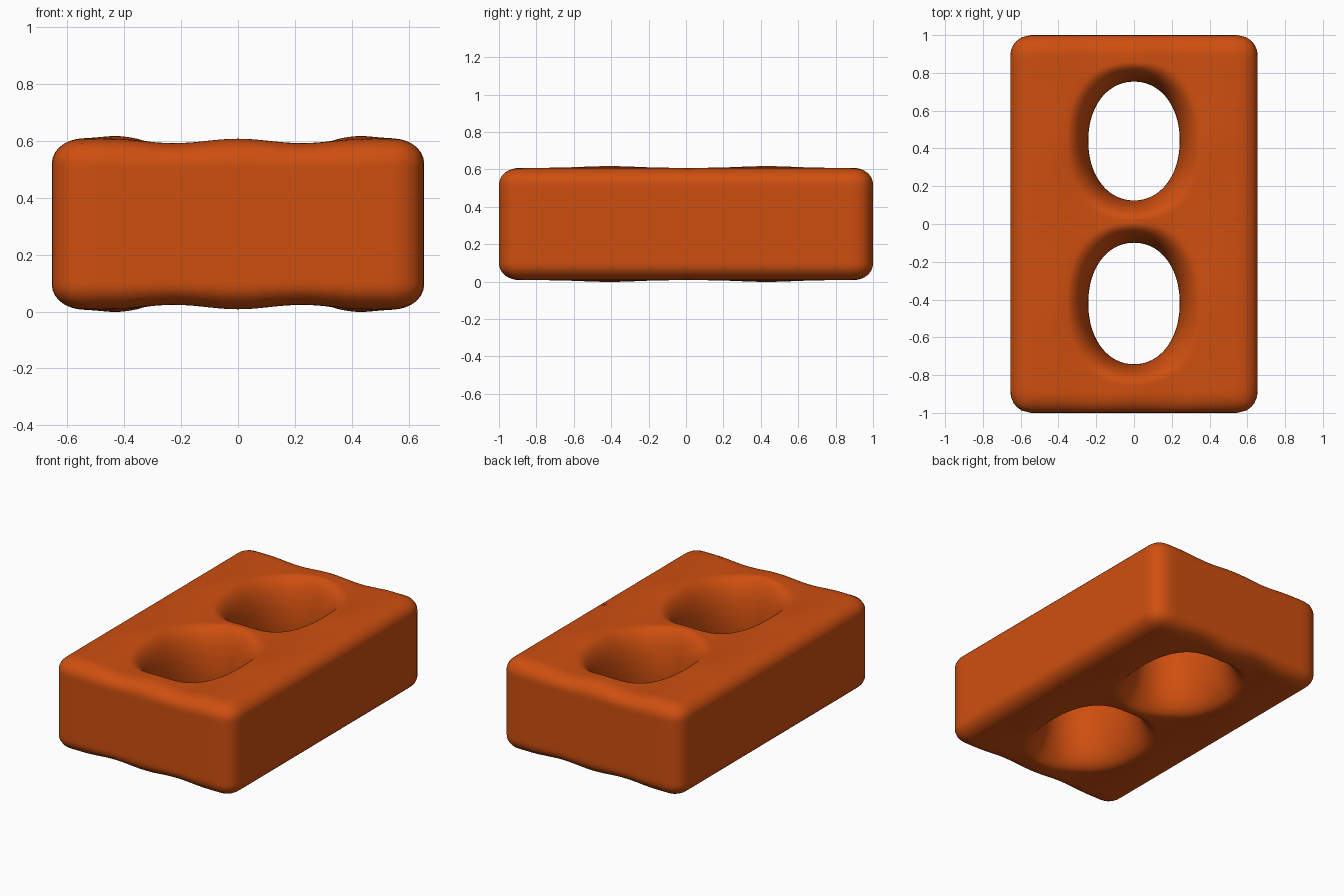
import bpy, bmesh
from math import sin, cos, pi, exp, atan2
from mathutils import Vector

cube = bpy.data.objects.get("Cube")
if cube:
    bpy.data.objects.remove(cube, do_unlink=True)

HALF = Vector((0.655, 1.0, 0.298))      # half size of the block
ROUND = Vector((0.11, 0.11, 0.085))     # edge rounding per axis
MID = 0.308                             # height of the block's middle
HOLE_Y = 0.43                           # distance of each hole from the middle
SEG, WALL, FLAT, SIDE = 24, 18, 14, 14


def hole_point(u, v, grow, power):
    """Point on the squarish oval of a hole, in the direction (u, v)."""
    a = atan2(v, u)
    c, s = cos(a), sin(a)
    r = (abs(c) ** power + abs(s) ** power) ** (-1 / power)
    return Vector(((0.242 + 0.11 * grow) * c * r,
                   HOLE_Y + (0.318 + 0.105 * grow) * s * r, 0))


def soften(p):
    """Round the outer edges and add the gentle waves of the top."""
    inner = Vector([max(-h + r, min(h - r, c)) for c, h, r in zip(p, HALF, ROUND)])
    d = Vector([(c - i) / r for c, i, r in zip(p, inner, ROUND)])
    if d.length > 1:
        d.normalize()
    q = Vector([i + e * r for i, e, r in zip(inner, d, ROUND)])
    x, y = abs(q.x), abs(q.y)
    wave = 0.008 * cos(2 * pi * min(x, 0.45) / 0.45) - 0.006
    wave += 0.01 * exp(-((x - 0.42) / 0.09) ** 2 - ((y - 0.42) / 0.2) ** 2)
    q.z += wave * (q.z / HALF.z) ** 4
    return q


# Square outline around a hole, from corner to corner
outline = []
for k in range(SEG):
    t = -1 + 2 * k / SEG
    outline.append((t, -1))
outline += [(-v, u) for u, v in outline]
outline += [(-u, -v) for u, v in outline]

# Rings of a quarter block: hole wall, top face, outer side
rings = []
for i in range(WALL + 1):
    a = pi / 2 * i / WALL
    grow = 1 - cos(a)
    ring = []
    for u, v in outline:
        p = hole_point(u, v, grow, 2.1 + 0.4 * grow)
        p.z = HALF.z * sin(a)
        ring.append(p)
    rings.append(ring)
rim = rings[-1]
edge = [Vector((u * HALF.x, (v + 1) / 2, HALF.z)) for u, v in outline]
for i in range(1, FLAT + 1):
    rings.append([a.lerp(b, i / FLAT) for a, b in zip(rim, edge)])
for i in range(1, SIDE + 1):
    rings.append([Vector((p.x, p.y, HALF.z * (1 - i / SIDE))) for p in edge])

# Mirror the quarter into all four and weld
bm = bmesh.new()
n = len(outline)
for sy in (1, -1):
    for sz in (1, -1):
        grid = []
        for ring in rings:
            row = []
            for p in ring:
                q = soften(p)
                y = sy * q.y
                row.append(bm.verts.new((q.x, y + 0.013 * (1 - y * y), MID + sz * q.z)))
            grid.append(row)
        for i in range(len(grid) - 1):
            for k in range(n):
                j = (k + 1) % n
                # No side wall where the two halves meet
                if i >= WALL + FLAT and k < SEG:
                    continue
                bm.faces.new((grid[i][k], grid[i][j], grid[i + 1][j], grid[i + 1][k]))
bmesh.ops.remove_doubles(bm, verts=bm.verts, dist=0.0004)
loose = [v for v in bm.verts if not v.link_faces]
bmesh.ops.delete(bm, geom=loose, context='VERTS')
bmesh.ops.recalc_face_normals(bm, faces=bm.faces)

mesh = bpy.data.meshes.new("block")
bm.to_mesh(mesh)
bm.free()
block = bpy.data.objects.new("block_with_two_holes", mesh)
bpy.context.collection.objects.link(block)

# Burnt orange clay
clay = bpy.data.materials.new("burnt_orange")
clay.use_nodes = True
colour = (0.62, 0.078, 0.005, 1)
clay.diffuse_color = colour
clay.node_tree.nodes["Principled BSDF"].inputs["Base Color"].default_value = colour
mesh.materials.append(clay)

bpy.ops.object.select_all(action='DESELECT')
block.select_set(True)
bpy.context.view_layer.objects.active = block
bpy.ops.object.shade_smooth_by_angle(angle=pi / 3)
